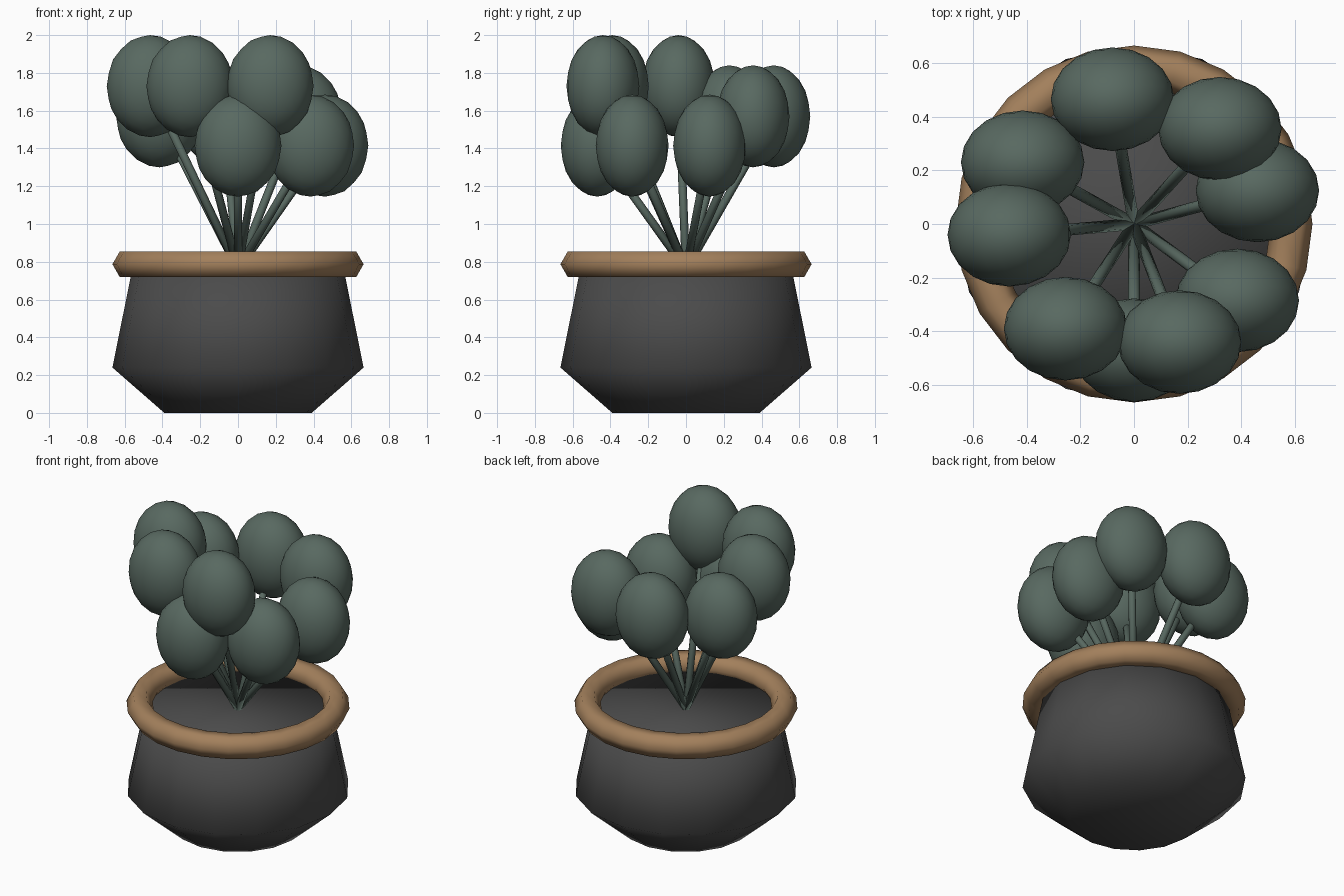
import bpy, bmesh, math
from mathutils import Matrix, Vector

cube = bpy.data.objects.get("Cube")
if cube:
    bpy.data.objects.remove(cube, do_unlink=True)


def material(name, rgb):
    mat = bpy.data.materials.new(name)
    mat.use_nodes = True
    mat.diffuse_color = (*rgb, 1)
    mat.node_tree.nodes["Principled BSDF"].inputs["Base Color"].default_value = (*rgb, 1)
    return mat


leaf_green = material("muted green", (0.098, 0.141, 0.119))
pot_grey = material("charcoal", (0.07, 0.07, 0.07))
rim_brown = material("wood brown", (0.366, 0.216, 0.107))


def finish(bm, name, mat):
    """Turn a bmesh into a smooth shaded object."""
    bmesh.ops.recalc_face_normals(bm, faces=bm.faces)
    mesh = bpy.data.meshes.new(name)
    bm.to_mesh(mesh)
    bm.free()
    mesh.materials.append(mat)
    mesh.shade_smooth()
    obj = bpy.data.objects.new(name, mesh)
    bpy.context.collection.objects.link(obj)
    return obj


def lathe_rings(bm, profile, sides):
    """Make one ring of vertices per (radius, height) and bridge neighbours."""
    rings = []
    for r, z in profile:
        rings.append([bm.verts.new((r * math.cos(i * math.tau / sides),
                                    r * math.sin(i * math.tau / sides), z))
                      for i in range(sides)])
    for low, high in zip(rings, rings[1:]):
        for i in range(sides):
            j = (i + 1) % sides
            bm.faces.new((low[i], low[j], high[j], high[i]))
    return rings


# Pot: faceted bowl closed at the soil level
SOIL = 0.76
bm = bmesh.new()
rings = lathe_rings(bm, [(0.39, 0), (0.665, 0.24), (0.56, SOIL)], 16)
bm.faces.new(rings[0])
bm.faces.new(rings[-1])
finish(bm, "pot", pot_grey)

# Rim: ring with a six-sided section
bpy.ops.mesh.primitive_torus_add(major_segments=24, minor_segments=6,
                                 major_radius=0.587, minor_radius=0.078,
                                 location=(0, 0, 0.787))
rim = bpy.context.object
rim.name = "rim"
rim.data.materials.append(rim_brown)
rim.data.shade_smooth()

# Leaves and stems: three tiers of flattened balls fanning from the centre
tiers = {
    1.73: [(-0.465, -0.04), (-0.255, -0.39), (0.17, -0.44)],
    1.57: [(-0.08, 0.465), (0.32, 0.355), (-0.415, 0.23)],
    1.415: [(0.46, 0.125), (0.385, -0.285), (0, -0.47)],
}
base = Vector((0, 0, SOIL))
for height, spots in tiers.items():
    for x, y in spots:
        centre = Vector((x, y, height))

        bm = bmesh.new()
        bmesh.ops.create_icosphere(bm, subdivisions=3, radius=1)
        bmesh.ops.transform(bm, verts=bm.verts,
                            matrix=Matrix.Diagonal((0.23, 0.193, 0.27, 1)))
        leaf = finish(bm, "leaf", leaf_green)
        leaf.location = centre

        span = centre - base
        bm = bmesh.new()
        bmesh.ops.create_cone(bm, cap_ends=True, segments=8, radius1=0.022,
                              radius2=0.022, depth=span.length)
        stem = finish(bm, "stem", leaf_green)
        stem.location = (base + centre) / 2
        stem.rotation_mode = 'QUATERNION'
        stem.rotation_quaternion = span.to_track_quat('Z', 'Y')
